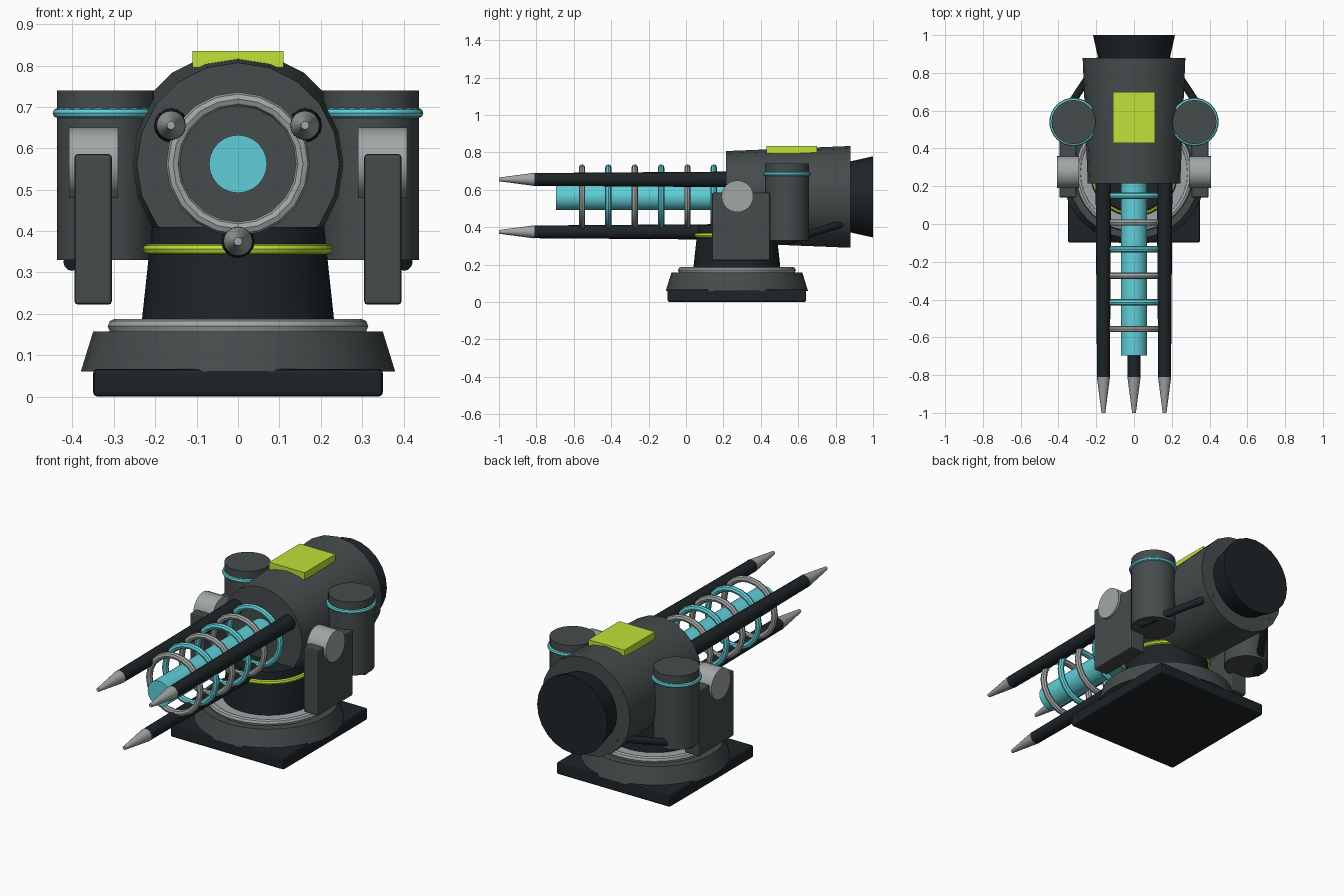
import bpy
import math
from mathutils import Vector

if "Cube" in bpy.data.objects:
    bpy.data.objects.remove(bpy.data.objects["Cube"])


def material(name, rgb):
    m = bpy.data.materials.new(name)
    m.diffuse_color = (*rgb, 1)
    m.use_nodes = True
    m.node_tree.nodes["Principled BSDF"].inputs["Base Color"].default_value = m.diffuse_color
    return m


GREY = material("dark_grey", (0.06, 0.072, 0.072))
BLACK = material("near_black", (0.012, 0.017, 0.02))
STEEL = material("steel", (0.36, 0.38, 0.38))
CYAN = material("cyan", (0.12, 0.62, 0.68))
LIME = material("lime", (0.52, 0.76, 0.04))


def finish(name, mat, smooth=True):
    o = bpy.context.object
    o.name = name
    o.data.materials.append(mat)
    if smooth:
        bpy.ops.object.shade_smooth_by_angle(angle=math.radians(35))
    return o


def cone(name, a, b, r1, r2, mat, sides=24):
    """Cylinder or frustum from point a (radius r1) to point b (radius r2)."""
    a, b = Vector(a), Vector(b)
    d = b - a
    bpy.ops.mesh.primitive_cone_add(
        vertices=sides, radius1=r1, radius2=r2, depth=d.length, location=(a + b) / 2,
        rotation=Vector((0, 0, 1)).rotation_difference(d).to_euler())
    return finish(name, mat)


def ring(name, loc, major, minor, mat, rot=(0, 0, 0), sides=32):
    bpy.ops.mesh.primitive_torus_add(
        location=loc, rotation=rot, major_radius=major, minor_radius=minor,
        major_segments=sides, minor_segments=8)
    return finish(name, mat)


def box(name, lo, hi, mat, bevel=0.0):
    lo, hi = Vector(lo), Vector(hi)
    bpy.ops.mesh.primitive_cube_add(size=1, location=(lo + hi) / 2)
    o = bpy.context.object
    o.scale = hi - lo
    bpy.ops.object.transform_apply(location=False, rotation=False, scale=True)
    if bevel:
        m = o.modifiers.new("bevel", 'BEVEL')
        m.width = bevel
        m.segments = 2
    return finish(name, mat, False)


CY = 0.272   # y of the pedestal axis
CZ = 0.562   # z of the barrel axis

# Pedestal
box("base_plate", (-0.35, CY - 0.37, 0), (0.35, CY + 0.37, 0.067), BLACK, 0.01)
cone("base_skirt", (0, CY, 0.06), (0, CY, 0.157), 0.38, 0.35, GREY, 32)
ring("turntable_ring", (0, CY, 0.17), 0.297, 0.018, STEEL)
cone("turntable_disc", (0, CY, 0.15), (0, CY, 0.18), 0.297, 0.297, STEEL, 32)
cone("pedestal_column", (0, CY, 0.15), (0, CY, 0.41), 0.236, 0.208, BLACK, 32)
ring("pedestal_band", (0, CY, 0.356), 0.217, 0.013, LIME)

# Main housing
cone("housing", (0, 0.215, CZ), (0, 0.88, CZ), 0.245, 0.272, GREY, 20)
cone("rear_cap", (0, 0.87, CZ), (0, 1.0, CZ), 0.188, 0.217, BLACK, 24)
box("top_panel", (-0.11, 0.43, 0.795), (0.11, 0.70, 0.835), LIME)

# Energy core with coils
cone("core", (0, -0.695, CZ), (0, 0.25, CZ), 0.07, 0.07, CYAN)
for i in range(6):
    ring(f"coil_{i + 1}", (0, -0.556 + i * 0.141, CZ), 0.157, 0.017,
         CYAN if i % 2 else STEEL, (math.pi / 2, 0, 0), 20)

# Three prongs with pointed tips
for i, deg in enumerate((30, 150, 270)):
    x = 0.187 * math.cos(math.radians(deg))
    z = CZ + 0.187 * math.sin(math.radians(deg))
    cone(f"prong_{i + 1}", (x, -0.81, z), (x, 0.30, z), 0.034, 0.042, BLACK, 16)
    cone(f"prong_tip_{i + 1}", (x, -1.0, z), (x, -0.81, z), 0.01, 0.035, STEEL, 16)

# Side equipment, left and right
for s, side in ((-1, "left"), (1, "right")):
    x = 0.32 * s
    cone(f"canister_{side}", (x, 0.54, 0.33), (x, 0.54, 0.74), 0.117, 0.117, GREY)
    ring(f"canister_band_{side}", (x, 0.54, 0.685), 0.116, 0.012, CYAN)
    box(f"side_arm_{side}", (0.35 * s - 0.045, 0.14, 0.222),
        (0.35 * s + 0.045, 0.45, 0.586), GREY, 0.008)
    cone(f"pivot_{side}", (0.29 * s, 0.275, 0.565), (0.408 * s, 0.275, 0.565),
         0.085, 0.085, STEEL)
    cone(f"strut_{side}", (0.405 * s, 0.53, 0.323), (0.18 * s, 0.87, 0.43),
         0.02, 0.02, BLACK, 12)
